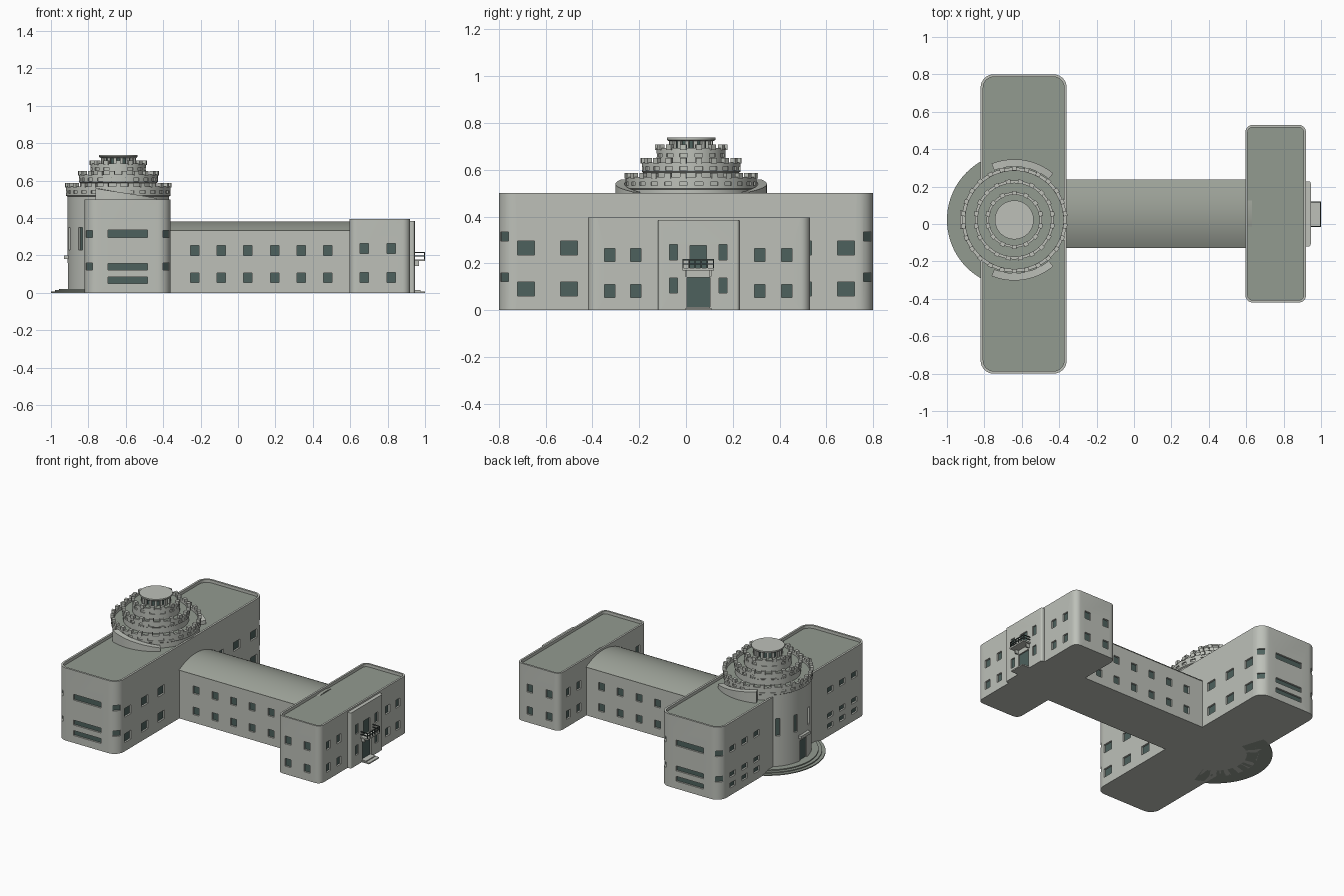
import bpy, bmesh, math
from mathutils import Matrix, Vector

if "Cube" in bpy.data.objects:
    bpy.data.objects.remove(bpy.data.objects["Cube"])

def material(name, rgb):
    m = bpy.data.materials.new(name)
    m.diffuse_color = (*rgb, 1)
    m.use_nodes = True
    m.node_tree.nodes["Principled BSDF"].inputs["Base Color"].default_value = m.diffuse_color
    return m

WALL = material("pale stone", (0.51, 0.53, 0.485))
ROOF = material("grey green roof", (0.29, 0.325, 0.28))
VAULT = material("vault roof", (0.33, 0.355, 0.31))
GLASS = material("dark green glass", (0.075, 0.12, 0.11))
METAL = material("dark metal", (0.06, 0.08, 0.075))

CX, CY = -0.64, 0.022   # rotunda axis

def finish(name, bm, mats, smooth=True):
    bmesh.ops.recalc_face_normals(bm, faces=bm.faces)
    me = bpy.data.meshes.new(name)
    bm.to_mesh(me)
    bm.free()
    ob = bpy.data.objects.new(name, me)
    bpy.context.collection.objects.link(ob)
    for m in mats:
        me.materials.append(m)
    if smooth:
        shade(ob)
    return ob

def activate(ob):
    bpy.ops.object.select_all(action='DESELECT')
    ob.select_set(True)
    bpy.context.view_layer.objects.active = ob

def shade(ob):
    activate(ob)
    bpy.ops.object.shade_smooth_by_angle(angle=math.radians(30))

def loft(name, rings, mats, floors=()):
    """Closed solid through equal rings; upward faces at floor heights get slot 1."""
    bm = bmesh.new()
    vs = [[bm.verts.new(p) for p in r] for r in rings]
    n = len(vs[0])
    for a, b in zip(vs, vs[1:]):
        for i in range(n):
            j = (i + 1) % n
            bm.faces.new((a[i], a[j], b[j], b[i]))
    bm.faces.new(vs[0])
    bm.faces.new(vs[-1])
    bm.normal_update()
    for f in bm.faces:
        z = f.calc_center_median().z
        if abs(f.normal.z) > 0.9 and any(abs(z - h) < 1e-3 for h in floors):
            f.material_index = 1
    return finish(name, bm, mats)

def rounded(x0, x1, y0, y1, r, z, inset=0):
    """Rounded rectangle ring at height z."""
    pts = []
    for k, (cx, cy) in enumerate(((x1 - r, y1 - r), (x0 + r, y1 - r), (x0 + r, y0 + r), (x1 - r, y0 + r))):
        for s in range(9):
            a = math.radians(90 * k + s * 90 / 8)
            pts.append((cx + (r - inset) * math.cos(a), cy + (r - inset) * math.sin(a), z))
    return pts

def walled_block(name, x0, x1, y0, y1, r, h, rim, drop):
    """Block with a rounded plan and a sunken roof behind a parapet."""
    R = lambda z, i=0: rounded(x0, x1, y0, y1, r, z, i)
    return loft(name, [R(0), R(h), R(h, rim), R(h - drop, rim)], [WALL, ROOF], [h - drop])

def circle(r, z, n=72):
    return [(CX + r * math.cos(2 * math.pi * i / n), CY + r * math.sin(2 * math.pi * i / n), z) for i in range(n)]

def boxes(name, items, mat):
    """Joined boxes: (centre, size, turn about z)."""
    bm = bmesh.new()
    for c, s, a in items:
        bmesh.ops.create_cube(bm, size=1, matrix=Matrix.Translation(c) @ Matrix.Rotation(a, 4, 'Z')
                              @ Matrix.Diagonal((*s, 1)))
    return finish(name, bm, [mat] if mat else [], False)

def openings(ob, items, glazed=True, depth=0.016):
    """Cut recesses (x, y, z, outward degrees, width, height) and glaze them."""
    cut, glass = [], []
    for x, y, z, deg, w, h in items:
        a = math.radians(deg)
        d, p = Vector((math.cos(a), math.sin(a), 0)), Vector((x, y, z))
        cut.append((p + d * (0.02 - depth) / 2, (0.02 + depth, w, h), a))
        glass.append((p - d * (depth - 0.001), (0.006, w + 0.004, h + 0.004), a))
    cutter = boxes("cutter", cut, None)
    cutter.hide_render = True
    mod = ob.modifiers.new("cut", 'BOOLEAN')
    mod.operation, mod.solver, mod.object = 'DIFFERENCE', 'EXACT', cutter
    activate(ob)
    bpy.ops.object.modifier_apply(modifier=mod.name)
    bpy.data.objects.remove(cutter, do_unlink=True)
    shade(ob)
    if glazed:
        boxes(ob.name + "_glass", glass, GLASS)

def arc(name, r0, r1, z0, za, zb, a0, a1, mat, n=32):
    """Ring segment whose top runs from za to zb."""
    rings = []
    for i in range(n + 1):
        t = i / n
        a = math.radians(a0 + (a1 - a0) * t)
        c, s, z = math.cos(a), math.sin(a), za + (zb - za) * t
        rings.append([(CX + r * c, CY + r * s, h) for r, h in ((r0, z0), (r1, z0), (r1, z), (r0, z))])
    return loft(name, rings, [mat])

def radial(r, z, size, count):
    """Boxes evenly spaced round the rotunda."""
    out = []
    for i in range(count):
        a = 2 * math.pi * (i + 0.5) / count
        out.append(((CX + r * math.cos(a), CY + r * math.sin(a), z), size, a))
    return out

# Long wing with end strips, corner windows and side windows
wing = walled_block("long_wing", -0.82, -0.36, -0.8, 0.8, 0.07, 0.5, 0.014, 0.02)
wins = []
for s in (-1, 1):
    for z, h in ((0.315, 0.04), (0.14, 0.034), (0.068, 0.034)):
        wins.append((-0.59, s * 0.8, z, s * 90, 0.21, h))
        wins += [(-0.82, s * y, z, 180, 0.06, h) for y in (0.40, 0.53, 0.66)]
    for z in (0.315, 0.14):
        for cx, dx in ((-0.75, -1), (-0.43, 1)):
            wins.append((cx + dx * 0.0495, s * 0.7795, z, math.degrees(math.atan2(s, dx)), 0.05, 0.038))
    for z in (0.265, 0.09):
        wins += [(-0.36, s * y, z, 0, 0.073, 0.06) for y in (0.32, 0.50, 0.685)]
openings(wing, wins)

# Connecting corridor with a vaulted roof
Y0, Y1, YC = -0.125, 0.235, 0.055
corridor = loft("corridor", [[(x, Y0, 0), (x, Y1, 0), (x, Y1, 0.334), (x, Y0, 0.334)] for x in (-0.4, 0.63)], [WALL])
openings(corridor, [(-0.232 + 0.1425 * i, y, z, d, 0.046, 0.052)
                    for i in range(6) for y, d in ((Y0, -90), (Y1, 90)) for z in (0.226, 0.081)])
section = []
for i in range(25):
    t = -1 + i / 12
    section.append((YC + 0.183 * t, 0.334 + 0.048 * (1 - t * t)))
section += [(YC + 0.183, 0.33), (YC - 0.183, 0.33)]
loft("vaulted_roof", [[(x, y, z) for y, z in section] for x in (-0.4, 0.63)], [VAULT])

# Entrance block
block = walled_block("entrance_block", 0.595, 0.92, -0.42, 0.53, 0.04, 0.395, 0.013, 0.02)
wins = []
for z in (0.236, 0.082):
    wins += [(0.92, y, z, 0, 0.045, 0.056) for y in (-0.327, -0.214, 0.316, 0.43)]
    wins += [(0.595, y, z, 180, 0.045, 0.056) for y in (-0.327, -0.214, 0.316, 0.43)]
    wins += [(x, y, z, d, 0.045, 0.054) for x in (0.674, 0.82) for y, d in ((-0.42, -90), (0.53, 90))]
openings(block, wins)

# Projecting entrance bay with door
bay = loft("entrance_bay", [rounded(0.908, 0.945, -0.12, 0.228, 0.012, z) for z in (0, 0.383)], [WALL])
openings(bay, [(0.945, y, z, 0, 0.034, 0.066) for y in (-0.053, 0.158) for z in (0.248, 0.105)]
         + [(0.945, 0.053, 0.076, 0, 0.098, 0.125), (0.945, 0.053, 0.226, 0, 0.07, 0.1)], depth=0.013)

# Balcony, its railing and the front steps
boxes("balcony_slab", [((0.972, 0.052, 0.174), (0.056, 0.135, 0.010), 0)]
      + [((0.956, y, 0.157), (0.026, 0.010, 0.026), 0) for y in (0.0, 0.104)], WALL)
rails = [((0.997, 0.052, z), (0.005, 0.135, 0.005), 0) for z in (0.197, 0.215)]
rails += [((0.972, y, z), (0.054, 0.005, 0.005), 0) for y in (-0.013, 0.117) for z in (0.197, 0.215)]
rails += [((0.997, -0.013 + 0.026 * i, 0.197), (0.005, 0.005, 0.04), 0) for i in range(6)]
boxes("balcony_railing", rails, METAL)
boxes("entrance_steps", [((0.97, 0.053, 0.004), (0.06, 0.11, 0.008), 0),
                         ((0.955, 0.053, 0.007), (0.04, 0.1, 0.014), 0)], WALL)

# Stepped rotunda, turned around its axis
profile = [(0.272, 0), (0.272, 0.515), (0.28, 0.52), (0.28, 0.568), (0.262, 0.568), (0.262, 0.55),
           (0.205, 0.55), (0.205, 0.588), (0.211, 0.592), (0.211, 0.632), (0.196, 0.632), (0.196, 0.615),
           (0.148, 0.615), (0.148, 0.692), (0.135, 0.692), (0.135, 0.68)]
rotunda = loft("rotunda", [circle(r, z) for r, z in profile], [WALL, ROOF], (0.55, 0.615, 0.68))
wins = []
for off in (-42, -15, 15, 42):
    a = math.radians(180 + off)
    wins.append((CX + 0.272 * math.cos(a), CY + 0.272 * math.sin(a), 0.29, 180 + off, 0.03, 0.12))
wins.append((CX - 0.272, CY, 0.09, 180, 0.075, 0.14))
openings(rotunda, wins)
slots = []
for r, z, n in ((0.28, 0.54, 26), (0.211, 0.605, 20), (0.148, 0.662, 14)):
    slots += [(c[0], c[1], z, math.degrees(a), 0.034, 0.016) for c, _, a in radial(r, z, None, n)]
openings(rotunda, slots, False, 0.008)

# Battlements on each tier
merlons = []
for r, z, n in ((0.274, 0.574, 26), (0.206, 0.639, 20), (0.144, 0.696, 14)):
    merlons += radial(r, z, (0.022, 0.026, 0.024), n)
boxes("battlements", merlons, WALL)

# Lantern with columns and cap
loft("lantern_core", [circle(0.072, z) for z in (0.675, 0.726)], [GLASS])
boxes("lantern_columns", radial(0.087, 0.702, (0.014, 0.016, 0.048), 16), WALL)
loft("lantern_cap", [circle(r, z) for r, z in ((0.096, 0.722), (0.104, 0.728), (0.104, 0.737))], [WALL])

# Sloping curved ramps beside the rotunda
for name, s in (("north_ramp", 1), ("south_ramp", -1)):
    arc(name, 0.285, 0.324, 0.478, 0.558, 0.505, s * 112, s * 50, WALL)

# Round steps and door canopy on the west side
for i, r in enumerate((0.36, 0.338, 0.316)):
    arc("round_step_%d" % (i + 1), 0.2, r, 0, 0.007 * (i + 1), 0.007 * (i + 1), 108, 252, ROOF)
boxes("door_canopy", [((CX - 0.275, CY, 0.19), (0.03, 0.1, 0.02), 0)], WALL)
